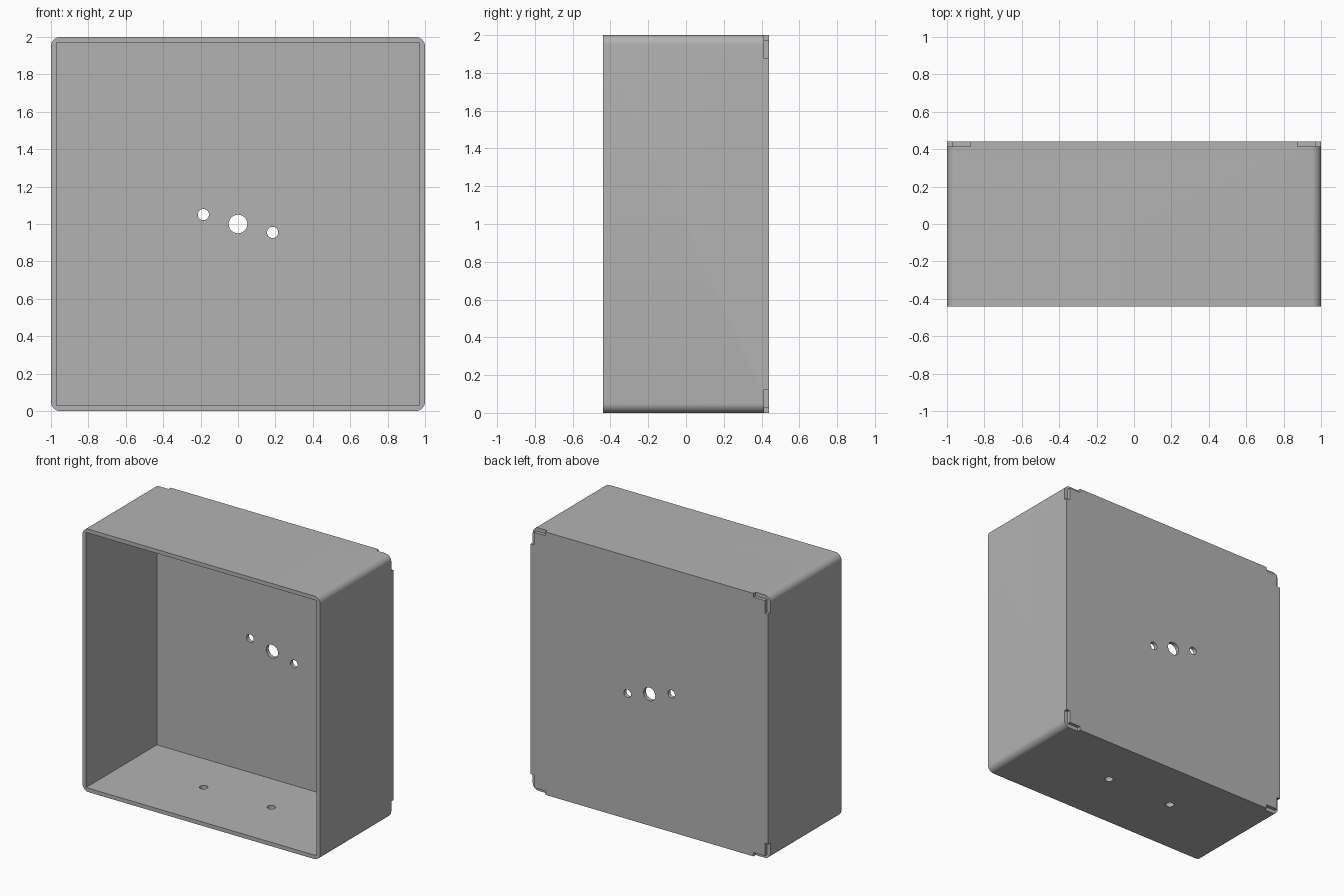
import bpy, bmesh, math
from mathutils import Matrix, Vector

if "Cube" in bpy.data.objects:
    bpy.data.objects.remove(bpy.data.objects["Cube"], do_unlink=True)

HALF, DEPTH, WALL, CORNER = 1.0, 0.44, 0.03, 0.05
NOTCH_LEN, NOTCH_DEPTH = 0.125, 0.026

grey = bpy.data.materials.new("plain grey")
grey.use_nodes = True
colour = (0.45, 0.45, 0.45, 1)
grey.diffuse_color = colour
grey.node_tree.nodes["Principled BSDF"].inputs["Base Color"].default_value = colour


def make_object(name, bm):
    mesh = bpy.data.meshes.new(name)
    bm.to_mesh(mesh)
    bm.free()
    obj = bpy.data.objects.new(name, mesh)
    mesh.materials.append(grey)
    bpy.context.collection.objects.link(obj)
    return obj


def block(low, high):
    bm = bmesh.new()
    low, high = Vector(low), Vector(high)
    place = Matrix.Translation((low + high) / 2) @ Matrix.Diagonal((*(high - low), 1))
    bmesh.ops.create_cube(bm, size=1, matrix=place)
    return bm


def drill(centre, radius, axis):
    bm = bmesh.new()
    turn = Matrix.Rotation(math.pi / 2, 4, "X") if axis == "y" else Matrix()
    bmesh.ops.create_cone(bm, cap_ends=True, segments=32, radius1=radius, radius2=radius,
                          depth=0.2, matrix=Matrix.Translation(centre) @ turn)
    return bm


def cut(target, bm):
    cutter = make_object("cutter", bm)
    cutter.hide_render = True
    mod = target.modifiers.new("cut", "BOOLEAN")
    mod.operation, mod.solver, mod.object = "DIFFERENCE", "EXACT", cutter
    bpy.context.view_layer.objects.active = target
    bpy.ops.object.modifier_apply(modifier=mod.name)
    bpy.data.objects.remove(cutter, do_unlink=True)


# Outer shell with its four long edges rounded
bm = block((-HALF, -DEPTH, 0), (HALF, DEPTH, 2 * HALF))
long_edges = [e for e in bm.edges if abs(e.verts[0].co.y - e.verts[1].co.y) > 0.1]
bmesh.ops.bevel(bm, geom=long_edges, offset=CORNER, segments=8, profile=0.5, affect="EDGES")
box = make_object("open_box", bm)

# Cavity, open at the front
inner = HALF - WALL
cut(box, block((-inner, -DEPTH - 0.1, WALL), (inner, DEPTH - WALL, 2 * HALF - WALL)))

# Back panel holes
for x, z, r in ((0, 1, 0.05), (-0.185, 1.05, 0.03), (0.185, 0.955, 0.03)):
    cut(box, drill((x, DEPTH, z), r, "y"))

# Floor holes
for x in (-0.31, 0.26):
    cut(box, drill((x, 0.03, 0), 0.03, "z"))


# L-shaped notches at the back corners
def notch(sx, sz, width, height):
    xs = sorted((sx * (HALF - width), sx * (HALF + 0.1)))
    zs = sorted((HALF + sz * (HALF - height), HALF + sz * (HALF + 0.1)))
    return block((xs[0], DEPTH - NOTCH_DEPTH, zs[0]), (xs[1], DEPTH + 0.1, zs[1]))


lip = WALL - 0.001
for sx in (-1, 1):
    for sz in (-1, 1):
        cut(box, notch(sx, sz, NOTCH_LEN, lip))
        cut(box, notch(sx, sz, lip, NOTCH_LEN))

# Smooth the rounded corners and holes, keep the other edges sharp
bpy.ops.object.select_all(action="DESELECT")
box.select_set(True)
bpy.context.view_layer.objects.active = box
bpy.ops.object.shade_smooth_by_angle(angle=math.radians(30))
